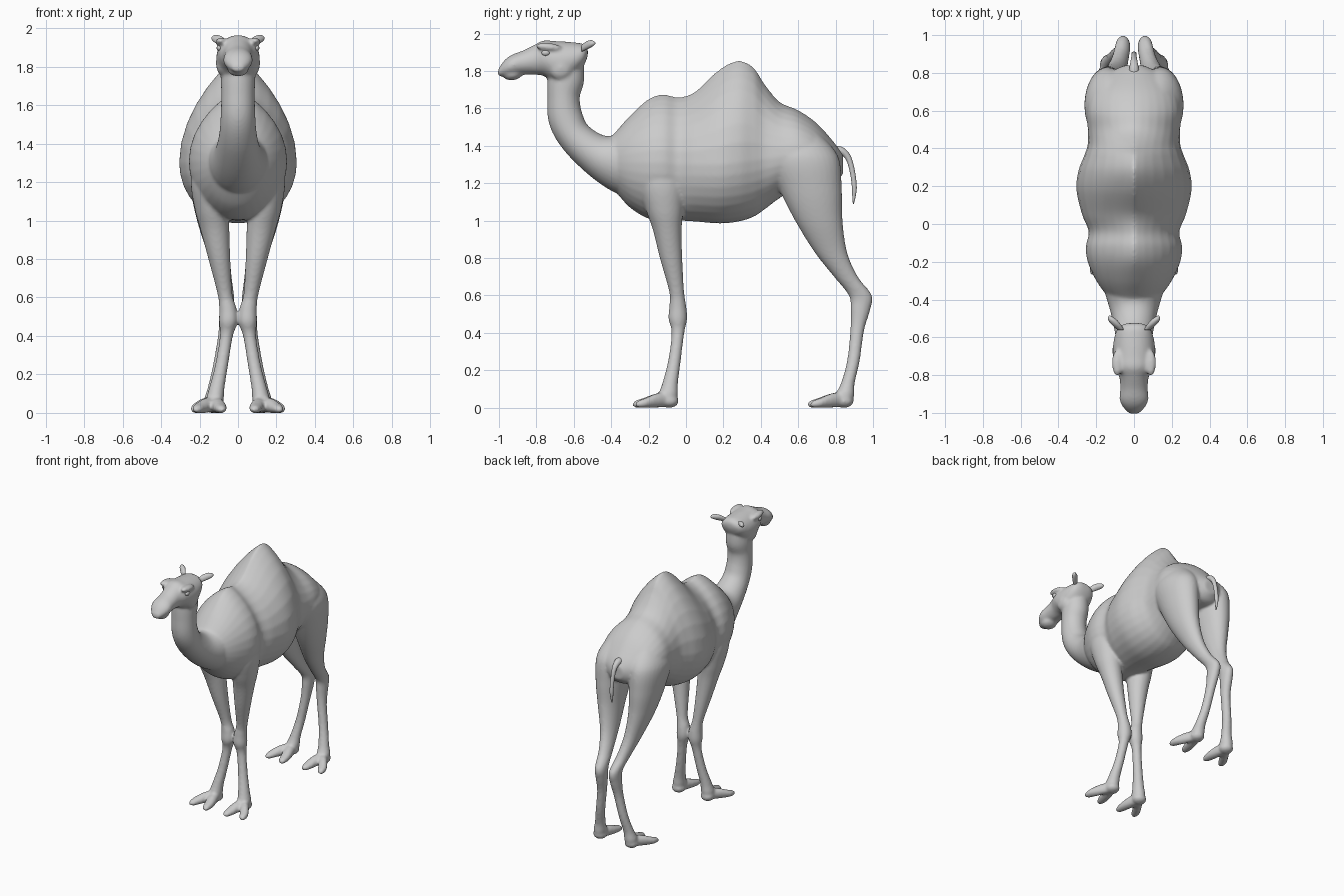
import bpy, bmesh, math
from mathutils import Vector, Matrix

coat = bpy.data.materials.new("plain_grey")
coat.diffuse_color = (0.6, 0.6, 0.6, 1)
SEG = 32
X, Y, Z = Vector((1, 0, 0)), Vector((0, 1, 0)), Vector((0, 0, 1))


def smooth_path(st, n=6):
    """Catmull-Rom interpolation of every component of the stations."""
    out = []
    for i in range(len(st) - 1):
        a, b, c, d = st[max(i - 1, 0)], st[i], st[i + 1], st[min(i + 2, len(st) - 1)]
        for k in range(n):
            t = k / n
            out.append([0.5 * (2 * q + (r - p) * t + (2 * p - 5 * q + 4 * r - s) * t * t
                               + (3 * q - p - 3 * r + s) * t ** 3)
                        for p, q, r, s in zip(a, b, c, d)])
    return out + [list(st[-1])]


def loft(bm, rings):
    """Skin closed rings and cap both ends."""
    vs = [[bm.verts.new(p) for p in r] for r in rings]
    for r0, r1 in zip(vs, vs[1:]):
        for i in range(SEG):
            j = (i + 1) % SEG
            bm.faces.new((r0[i], r0[j], r1[j], r1[i]))
    bm.faces.new(vs[0][::-1])
    bm.faces.new(vs[-1])


def tube(bm, st, u=None, sx=1):
    """Stations: x, y, z, half size along u, half size along x. No u: follow the path."""
    path = smooth_path(st)
    rings = []
    for i, (x, y, z, a, b) in enumerate(path):
        axis = u
        if axis is None:
            p, q = path[max(i - 1, 0)], path[min(i + 1, len(path) - 1)]
            axis = Vector((0, p[2] - q[2], q[1] - p[1])).normalized()
        c = Vector((x * sx, y, z))
        rings.append([c + axis * (max(a, .002) * math.cos(k * math.tau / SEG))
                      + X * (max(b, .002) * math.sin(k * math.tau / SEG)) for k in range(SEG)])
    loft(bm, rings)


def ball(bm, c, r, tilt=0):
    m = Matrix.Translation(c) @ Matrix.Rotation(tilt, 4, 'X') @ Matrix.Diagonal((*r, 1))
    bmesh.ops.create_uvsphere(bm, u_segments=20, v_segments=12, radius=1, matrix=m)


def finish(bm, name, voxel=None):
    bmesh.ops.recalc_face_normals(bm, faces=bm.faces)
    me = bpy.data.meshes.new(name)
    bm.to_mesh(me)
    bm.free()
    me.materials.append(coat)
    ob = bpy.data.objects.new(name, me)
    bpy.context.collection.objects.link(ob)
    if voxel:  # fuse overlapping forms into one soft skin
        rm = ob.modifiers.new("fuse", 'REMESH')
        rm.mode, rm.voxel_size = 'VOXEL', voxel
        sm = ob.modifiers.new("soften", 'SMOOTH')
        sm.factor, sm.iterations = 0.5, 6
    bpy.ops.object.select_all(action='DESELECT')
    ob.select_set(True)
    bpy.context.view_layer.objects.active = ob
    if voxel:
        bpy.ops.object.convert(target='MESH')
    bpy.ops.object.shade_smooth()
    return ob


body = bmesh.new()

# Trunk with hump: y, bottom, widest height, top, half width, upper taper
trunk = [(-.43, 1.22, 1.32, 1.42, .07, 1), (-.38, 1.16, 1.31, 1.47, .14, 1),
         (-.30, 1.07, 1.31, 1.56, .20, 1.2), (-.2, 1.01, 1.31, 1.65, .245, 1.5),
         (-.12, 1.0, 1.31, 1.675, .255, 1.6), (-.04, 1.0, 1.3, 1.66, .24, 1.6),
         (.05, .995, 1.3, 1.69, .275, 1.6), (.18, .985, 1.3, 1.81, .305, 1.8),
         (.28, .995, 1.31, 1.855, .295, 1.8), (.36, 1.02, 1.32, 1.82, .265, 1.7),
         (.42, 1.06, 1.33, 1.73, .245, 1.5), (.5, 1.12, 1.34, 1.635, .245, 1.25),
         (.6, 1.18, 1.36, 1.59, .25, 1.2), (.7, 1.19, 1.34, 1.52, .225, 1.2),
         (.79, 1.2, 1.31, 1.42, .15, 1.2), (.84, 1.25, 1.3, 1.35, .05, 1)]
rings = []
for y, zb, zm, zt, hw, p in smooth_path(trunk):
    ring = []
    for k in range(SEG):
        c, s = math.cos(k * math.tau / SEG), math.sin(k * math.tau / SEG)
        w = abs(c) ** (p if s > 0 else 1)
        ring.append((math.copysign(hw * w, c), y, zm + s * (zt - zm if s > 0 else zm - zb)))
    # keep every ring point distinct at the crest
    rings.append(ring)
loft(body, rings)

# Neck
tube(body, [(0, -.22, 1.31, .23, .19), (0, -.36, 1.315, .165, .155), (0, -.48, 1.355, .112, .12),
            (0, -.59, 1.445, .092, .098), (0, -.643, 1.545, .093, .09), (0, -.655, 1.66, .087, .087),
            (0, -.642, 1.76, .098, .09), (0, -.625, 1.86, .08, .08)])

# Head and muzzle
tube(body, [(0, -.525, 1.9, .02, .04), (0, -.55, 1.885, .06, .085), (0, -.62, 1.855, .1, .108),
            (0, -.7, 1.85, .11, .112), (0, -.76, 1.868, .095, .1), (0, -.81, 1.86, .08, .078),
            (0, -.87, 1.845, .065, .073), (0, -.93, 1.832, .055, .076), (0, -.97, 1.815, .043, .058),
            (0, -1.005, 1.79, .018, .025)], Z)
ball(body, (0, -.925, 1.785), (.055, .055, .034), .2)    # lower lip

for s in (1, -1):
    ball(body, (s * .088, -.735, 1.928), (.03, .07, .022), -.1)   # brow
    ball(body, (s * .075, -.67, 1.82), (.04, .065, .07))          # cheek

    # Front leg
    tube(body, [(.15, -.14, 1.36, .10, .075), (.155, -.13, 1.2, .12, .09), (.14, -.115, 1.06, .1, .085),
                (.12, -.1, .95, .077, .075), (.097, -.08, .8, .06, .057), (.068, -.05, .62, .04, .039),
                (.053, -.044, .545, .045, .045), (.05, -.044, .475, .05, .049),
                (.06, -.043, .4, .034, .034), (.085, -.062, .25, .034, .034),
                (.11, -.085, .13, .042, .04), (.12, -.095, .07, .052, .046),
                (.122, -.1, .02, .045, .04)], Y, s)

    # Hind leg
    tube(body, [(.11, .6, 1.46, .12, .09), (.135, .62, 1.34, .195, .125), (.14, .665, 1.17, .168, .108),
                (.13, .71, 1.0, .127, .083), (.102, .775, .83, .087, .058), (.077, .855, .7, .064, .045),
                (.06, .932, .6, .062, .04), (.06, .932, .52, .052, .038), (.07, .915, .41, .037, .033),
                (.097, .895, .25, .034, .033), (.12, .865, .13, .037, .038),
                (.13, .85, .07, .05, .046), (.132, .845, .02, .045, .04)], Y, s)

    # Splayed two-toed feet
    for fx, fy in ((.122, -.09), (.132, .845)):
        ball(body, (s * fx, fy, .035), (.05, .052, .036))
        for spread, reach in ((-.035, -.18), (.09, -.165)):
            tube(body, [(fx, fy, .045, .04, .036), (fx + spread * .5, fy - .07, .038, .038, .037),
                        (fx + spread * .85, fy + reach * .75, .026, .027, .035),
                        (fx + spread, fy + reach, .019, .019, .024),
                        (fx + spread * 1.05, fy + reach - .015, .016, .008, .01)], Z, s)
finish(body, "body", 0.0095)

# Tail
tail = bmesh.new()
tube(tail, [(0, .78, 1.37, .03, .03), (0, .83, 1.372, .022, .024), (0, .868, 1.335, .016, .017),
            (0, .89, 1.26, .014, .014), (0, .9, 1.18, .013, .014), (0, .898, 1.13, .009, .01),
            (0, .895, 1.09, .003, .003)])
finish(tail, "tail")

# Ears and eyes
for s, side in ((1, "right"), (-1, "left")):
    ear = bmesh.new()
    tube(ear, [(.07, -.56, 1.92, .018, .018), (.092, -.535, 1.935, .022, .024),
               (.112, -.51, 1.945, .02, .024), (.124, -.493, 1.948, .012, .013),
               (.128, -.485, 1.948, .003, .003)], Z, s)
    finish(ear, side + "_ear")
    eye = bmesh.new()
    ball(eye, (s * .097, -.75, 1.897), (.014, .022, .016))
    finish(eye, side + "_eye")
